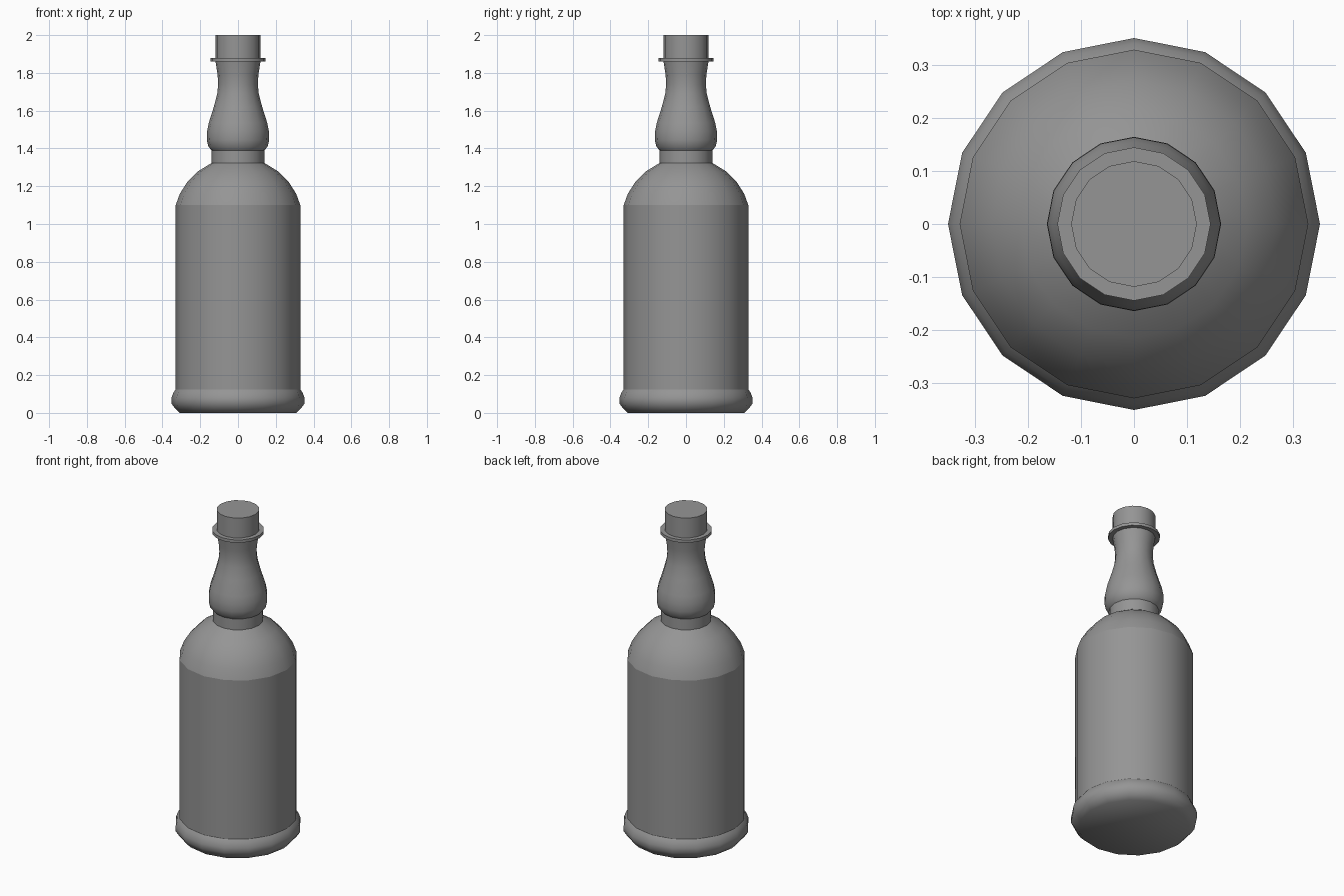
import bpy, bmesh, math

SIDES = 16

cube = bpy.data.objects.get("Cube")
if cube:
    bpy.data.objects.remove(cube, do_unlink=True)

grey = bpy.data.materials.new("plain grey")
grey.use_nodes = True
colour = (0.3, 0.3, 0.3, 1)
grey.diffuse_color = colour
grey.node_tree.nodes["Principled BSDF"].inputs["Base Color"].default_value = colour


def lathe(name, profile, cap_bottom=False, cap_top=False):
    """Turn a (radius, height) profile around the z axis."""
    bm = bmesh.new()
    rings = []
    for r, z in profile:
        angles = [math.tau * i / SIDES for i in range(SIDES)]
        rings.append([bm.verts.new((r * math.cos(a), r * math.sin(a), z)) for a in angles])
    for low, high in zip(rings, rings[1:]):
        for i in range(SIDES):
            j = (i + 1) % SIDES
            bm.faces.new((low[i], low[j], high[j], high[i]))
    if cap_bottom:
        bm.faces.new(rings[0][::-1])
    if cap_top:
        bm.faces.new(rings[-1])
    mesh = bpy.data.meshes.new(name)
    bm.to_mesh(mesh)
    bm.free()
    mesh.materials.append(grey)
    obj = bpy.data.objects.new(name, mesh)
    bpy.context.collection.objects.link(obj)
    bpy.ops.object.select_all(action="DESELECT")
    obj.select_set(True)
    bpy.context.view_layer.objects.active = obj
    bpy.ops.object.shade_smooth_by_angle(angle=math.radians(50))


# Rounded foot and straight body
lathe("foot", [(0.31, 0), (0.335, 0.025), (0.352, 0.05), (0.352, 0.08),
               (0.342, 0.108), (0.33, 0.125)], cap_bottom=True)
lathe("body", [(0.33, 0.125), (0.33, 1.1)])

# Domed shoulder and the collar above it
lathe("shoulder", [(0.33, 1.1), (0.308, 1.16), (0.27, 1.22), (0.215, 1.277), (0.14, 1.323)])
lathe("collar", [(0.14, 1.323), (0.14, 1.39)])

# Bulbous neck with a narrow waist
lathe("neck", [(0.14, 1.39), (0.157, 1.41), (0.165, 1.445), (0.164, 1.49), (0.155, 1.535),
               (0.128, 1.62), (0.11, 1.69), (0.105, 1.74), (0.108, 1.79), (0.119, 1.86)])

# Flat lip ring and stopper
lathe("lip", [(0.119, 1.86), (0.145, 1.86), (0.145, 1.878), (0.119, 1.878)])
lathe("stopper", [(0.119, 1.878), (0.119, 2)], cap_top=True)
